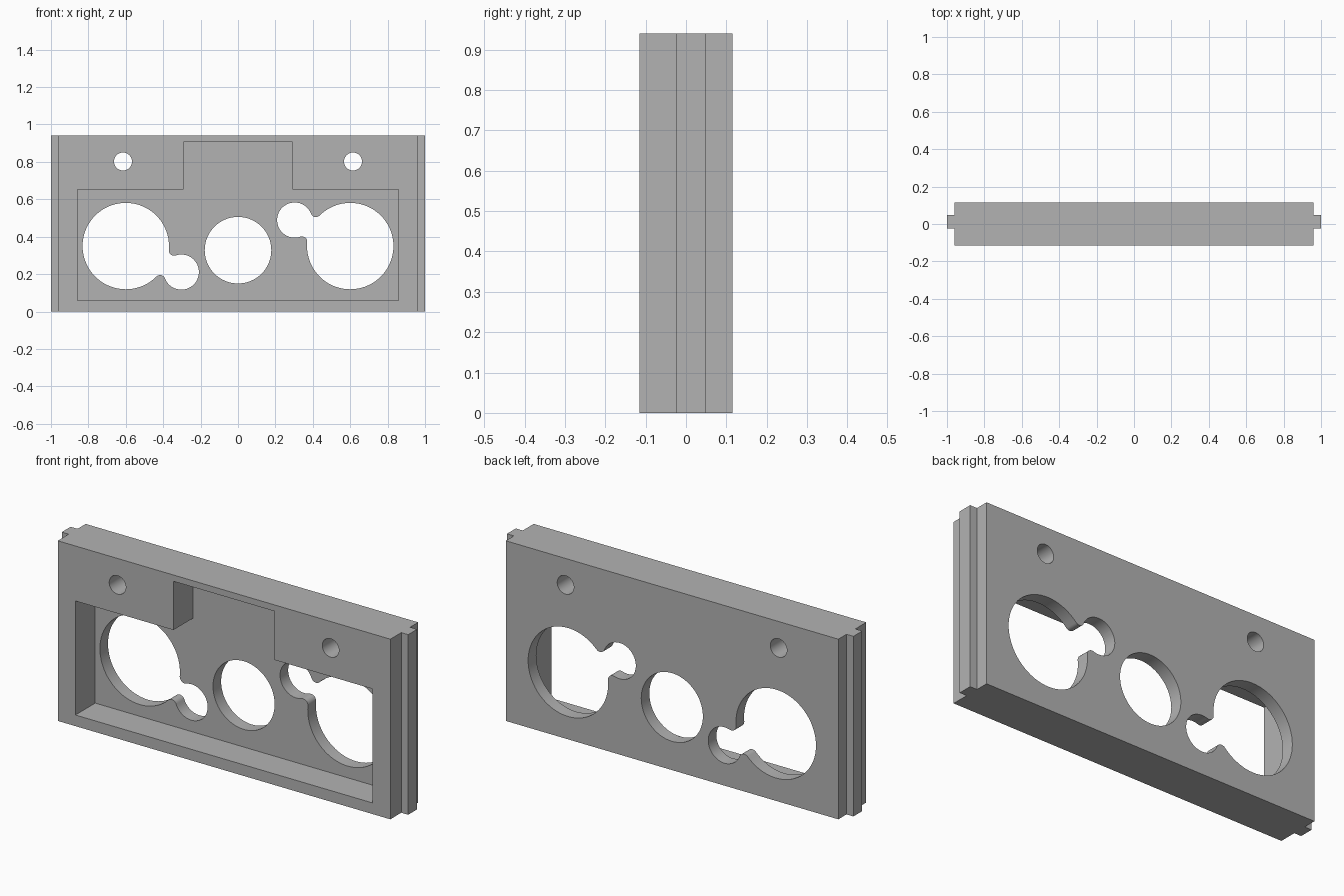
import bpy
import bmesh
from math import cos, sin, pi, atan2, sqrt, tau
from mathutils import Vector

default = bpy.data.objects.get("Cube")
if default:
    bpy.data.objects.remove(default, do_unlink=True)

HALF_Y, FLOOR_Y, HEIGHT = 0.115, 0.048, 0.94

grey = bpy.data.materials.new("plain grey")
grey.use_nodes = True
colour = (0.45, 0.45, 0.45, 1)
grey.diffuse_color = colour
grey.node_tree.nodes["Principled BSDF"].inputs["Base Color"].default_value = colour


def prism(name, points, extrusion):
    """Closed outline swept along a straight vector."""
    bm = bmesh.new()
    face = bm.faces.new([bm.verts.new(p) for p in points])
    swept = bmesh.ops.extrude_face_region(bm, geom=[face])
    moved = [v for v in swept["geom"] if isinstance(v, bmesh.types.BMVert)]
    bmesh.ops.translate(bm, verts=moved, vec=extrusion)
    bmesh.ops.recalc_face_normals(bm, faces=bm.faces)
    mesh = bpy.data.meshes.new(name)
    bm.to_mesh(mesh)
    bm.free()
    mesh.materials.append(grey)
    obj = bpy.data.objects.new(name, mesh)
    bpy.context.collection.objects.link(obj)
    return obj


def arc(centre, radius, start, end, steps):
    return [centre + radius * Vector((cos(a), sin(a)))
            for a in (start + (end - start) * i / steps for i in range(steps + 1))]


def circle(x, z, radius):
    return arc(Vector((x, z)), radius, 0, tau, 64)[:-1]


def keyhole(big, small, big_r, small_r, fillet):
    """Two circles joined by a neck with tangent rounded corners."""
    gap = small - big
    d, tilt = gap.length, atan2(gap.y, gap.x)
    a, b = big_r + fillet, small_r + fillet
    along = (a * a - b * b + d * d) / (2 * d)
    side = sqrt(a * a - along * along)
    at_big = atan2(side, along)
    at_small = atan2(side, along - d)
    zero = Vector((0, 0))
    pts = arc(zero, big_r, at_big, tau - at_big, 64)
    pts += arc(Vector((along, -side)), fillet, pi - at_big, pi - at_small, 10)[1:]
    pts += arc(Vector((d, 0)), small_r, -at_small, at_small, 36)[1:]
    pts += arc(Vector((along, side)), fillet, at_small - pi, at_big - pi, 10)[1:-1]
    c, s = cos(tilt), sin(tilt)
    return [big + Vector((p.x * c - p.y * s, p.x * s + p.y * c)) for p in pts]


def cut(body, outline, y0, y1):
    """Cut an x-z outline through the body between two depths."""
    cutter = prism("cutter", [(p[0], y0, p[1]) for p in outline], (0, y1 - y0, 0))
    cutter.hide_render = True
    mod = body.modifiers.new("cut", "BOOLEAN")
    mod.operation, mod.solver, mod.object = "DIFFERENCE", "EXACT", cutter
    bpy.context.view_layer.objects.active = body
    bpy.ops.object.modifier_apply(modifier=mod.name)
    bpy.data.objects.remove(cutter, do_unlink=True)


# Plate with a tongue along each end
right_side = [(0.96, -HALF_Y), (0.96, -0.025), (1, -0.025),
              (1, FLOOR_Y), (0.96, FLOOR_Y), (0.96, HALF_Y)]
section = right_side + [(-x, y) for x, y in reversed(right_side)]
panel = prism("face_panel", [(x, y, 0) for x, y in section], (0, 0, HEIGHT))

# Stepped pocket in the front
half_pocket = [(0.858, 0.058), (0.858, 0.653), (0.292, 0.653), (0.292, 0.907)]
pocket = half_pocket + [(-x, z) for x, z in reversed(half_pocket)]
cut(panel, pocket, -0.2, FLOOR_Y)

# Through holes: centre, two mounting holes, two opposed keyholes
openings = [circle(0, 0.328, 0.178)]
for side in (-1, 1):
    openings.append(circle(side * 0.615, 0.802, 0.048))
    big = Vector((side * 0.6, 0.35))
    small = big + side * Vector((-0.297, 0.139))
    openings.append(keyhole(big, small, 0.231, 0.094, 0.028))
for outline in openings:
    cut(panel, outline, -0.2, 0.2)

# Smooth hole walls, sharp edges
bpy.ops.object.select_all(action="DESELECT")
panel.select_set(True)
bpy.context.view_layer.objects.active = panel
bpy.ops.object.shade_smooth_by_angle()
